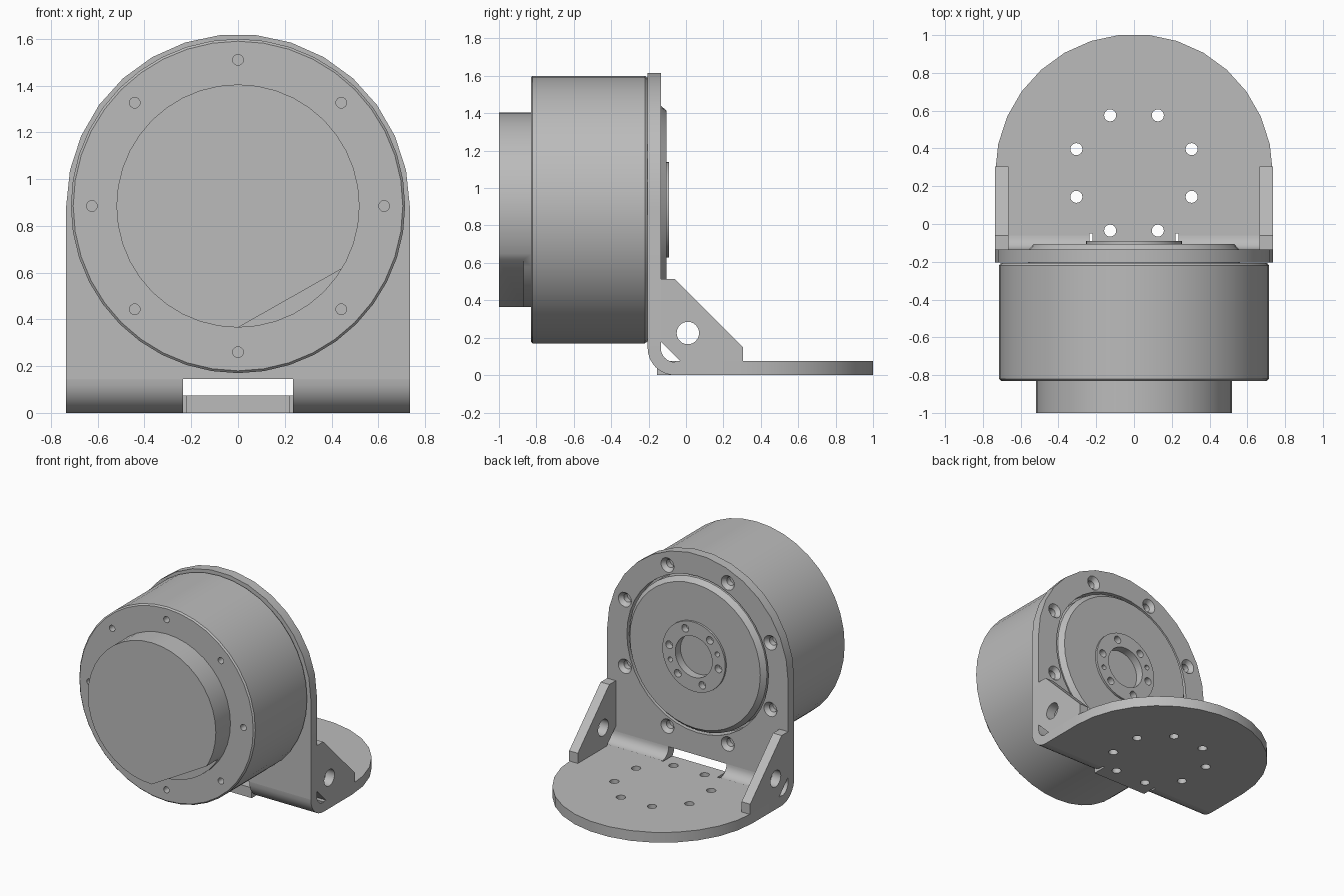
import bpy, bmesh
from math import sin, cos, pi, radians

if "Cube" in bpy.data.objects:
    bpy.data.objects.remove(bpy.data.objects["Cube"], do_unlink=True)

metal = bpy.data.materials.new("plain grey metal")
metal.use_nodes = True
grey = (0.5, 0.5, 0.5, 1)
metal.diffuse_color = grey
metal.node_tree.nodes["Principled BSDF"].inputs["Base Color"].default_value = grey

AXIS_Z = 0.885      # height of the motor axis
HALF = 0.735        # half width of the bracket
THICK = 0.075       # sheet thickness
FLOOR_Y = 0.27      # centre of the floor plate arch
BACK, FRONT = -0.135, -0.205   # faces of the upright plate
BEND = 0.145        # outer bend radius
BEND_Y = FRONT + BEND

# maps a flat outline (u, v) and a depth w into space
PLANES = {
    "xz": lambda u, v, w: (u, w, v),
    "xy": lambda u, v, w: (u, v, w),
    "yz": lambda u, v, w: (w, u, v),
}


def loft(bm, rings):
    """Skin a list of closed rings and cap both ends."""
    rows = [[bm.verts.new(p) for p in ring] for ring in rings]
    n = len(rows[0])
    for a, b in zip(rows, rows[1:]):
        for i in range(n):
            j = (i + 1) % n
            bm.faces.new((a[i], a[j], b[j], b[i]))
    bm.faces.new(rows[0][::-1])
    bm.faces.new(rows[-1])


def prism(bm, outline, plane, lo, hi):
    loft(bm, [[PLANES[plane](u, v, w) for u, v in outline] for w in (lo, hi)])


def lathe(bm, profile, plane="xz", centre=(0, AXIS_Z), n=16):
    """Turn (radius, depth) pairs about the normal of a plane."""
    cu, cv = centre
    loft(bm, [[PLANES[plane](cu + r * cos(2 * pi * i / n), cv + r * sin(2 * pi * i / n), w)
               for i in range(n)] for r, w in profile])


def ring_points(count, radius, start, centre):
    for i in range(count):
        a = radians(start) + 2 * pi * i / count
        yield centre[0] + radius * cos(a), centre[1] + radius * sin(a)


def arc(cx, cy, r, start, end, n):
    return [(cx + r * cos(radians(start + (end - start) * i / n)),
             cy + r * sin(radians(start + (end - start) * i / n))) for i in range(n + 1)]


def finish(name, bm):
    bmesh.ops.recalc_face_normals(bm, faces=bm.faces)
    mesh = bpy.data.meshes.new(name)
    bm.to_mesh(mesh)
    bm.free()
    mesh.materials.append(metal)
    obj = bpy.data.objects.new(name, mesh)
    bpy.context.collection.objects.link(obj)
    return obj


def activate(obj):
    bpy.ops.object.select_all(action="DESELECT")
    obj.select_set(True)
    bpy.context.view_layer.objects.active = obj


def smooth(obj):
    activate(obj)
    bpy.ops.object.shade_smooth_by_angle(angle=radians(30))


def cut(obj, cutter_bm):
    cutter = finish("cutter", cutter_bm)
    cutter.hide_render = True
    mod = obj.modifiers.new("cut", "BOOLEAN")
    mod.operation, mod.solver, mod.object = "DIFFERENCE", "EXACT", cutter
    activate(obj)
    bpy.ops.object.modifier_apply(modifier=mod.name)
    bpy.data.objects.remove(cutter, do_unlink=True)


# motor body with raised rear disc and hollow output ring
bm = bmesh.new()
lathe(bm, [(0.705, -0.83), (0.715, -0.82), (0.715, -0.22), (0.705, -0.207),
           (0.56, -0.207), (0.56, -0.14), (0.53, -0.105), (0.255, -0.105),
           (0.255, -0.09), (0.15, -0.09), (0.15, -0.15)], n=40)
motor = finish("motor_body", bm)
holes = bmesh.new()
for c in ring_points(8, 0.625, 0, (0, AXIS_Z)):
    lathe(holes, [(0.023, -0.9), (0.023, -0.77)], centre=c)
for c in ring_points(6, 0.203, 10, (0, AXIS_Z)):
    lathe(holes, [(0.028, -0.14), (0.028, 0)], centre=c)
for c in ring_points(2, 0.203, 160, (0, AXIS_Z)):
    lathe(holes, [(0.018, -0.14), (0.018, 0)], centre=c)
cut(motor, holes)
smooth(motor)

# front cap with a slanted flat on its lower side
bm = bmesh.new()
lathe(bm, [(0.52, -1), (0.52, -0.825)], n=40)
cap = finish("front_cap", bm)
flat = bmesh.new()
prism(flat, [(-0.09, 0.314), (0.54, 0.671), (0.8, 0.2), (0, 0.1)], "xz", -1.1, -0.87)
cut(cap, flat)
smooth(cap)

# upright plate with a big opening and countersunk holes
bm = bmesh.new()
prism(bm, [(-HALF, BEND), (HALF, BEND)] + arc(0, AXIS_Z, HALF, 0, 180, 15),
      "xz", FRONT, BACK)
upright = finish("upright_plate", bm)
holes = bmesh.new()
lathe(holes, [(0.575, -0.3), (0.575, 0)], n=40)
for c in ring_points(8, 0.64, 22.5, (0, AXIS_Z)):
    lathe(holes, [(0.03, -0.3), (0.03, -0.165), (0.053, BACK), (0.053, 0)], centre=c)
cut(upright, holes)
smooth(upright)

# floor plate with a tongue between two relief slits
edge = [(0.22, -0.155), (0.22, -0.05), (0.235, -0.05), (0.235, BEND_Y), (HALF, BEND_Y)]
bm = bmesh.new()
prism(bm, edge + arc(0, FLOOR_Y, HALF, 0, 180, 15) + [(-x, y) for x, y in reversed(edge)],
      "xy", 0, THICK)
floor = finish("floor_plate", bm)
holes = bmesh.new()
for c in ring_points(8, 0.33, 22.5, (0, FLOOR_Y)):
    lathe(holes, [(0.032, -0.1), (0.032, 0.2)], "xy", c)
cut(floor, holes)
smooth(floor)

# bends and side gussets, mirrored
bend_outline = (arc(BEND_Y, BEND, BEND, 180, 270, 8)
                + arc(BEND_Y, BEND, BEND - 0.07, 270, 180, 8))
gusset_outline = [(BACK, 0.515), (-0.06, 0.515), (0.305, 0.15), (0.305, THICK),
                  (-0.03, THICK), (BACK, 0.18)]
for side, word in ((1, "left"), (-1, "right")):
    bm = bmesh.new()
    prism(bm, bend_outline, "yz", side * 0.235, side * HALF)
    smooth(finish(word + "_bend", bm))

    bm = bmesh.new()
    prism(bm, gusset_outline, "yz", side * 0.665, side * HALF)
    gusset = finish(word + "_gusset", bm)
    hole = bmesh.new()
    lathe(hole, [(0.06, side * 0.5), (0.06, side * 0.9)], "yz", (0.01, 0.225), 24)
    cut(gusset, hole)
    smooth(gusset)
